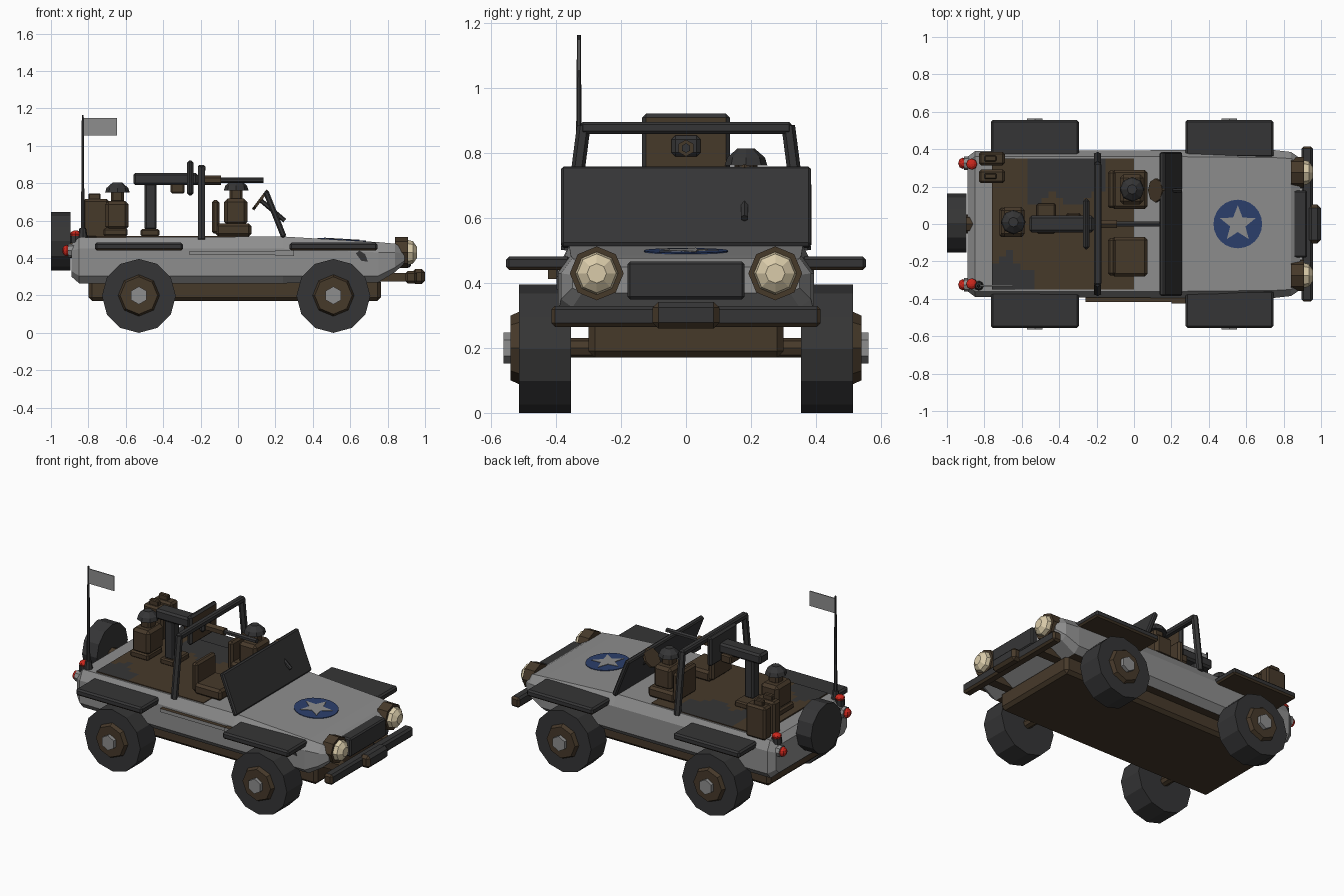
import bpy, bmesh, math
from mathutils import Matrix, Vector

if "Cube" in bpy.data.objects:
    bpy.data.objects.remove(bpy.data.objects["Cube"])


def mat(name, r, g, b):
    m = bpy.data.materials.new(name)
    m.diffuse_color = (r, g, b, 1)
    m.use_nodes = True
    m.node_tree.nodes["Principled BSDF"].inputs["Base Color"].default_value = m.diffuse_color
    return m


GREY = mat("body grey", 0.27, 0.27, 0.27)
DARK = mat("dark rubber grey", 0.036, 0.036, 0.037)
BROWN = mat("mud brown", 0.062, 0.041, 0.023)
CREAM = mat("lamp cream", 0.70, 0.60, 0.40)
RED = mat("tail red", 0.60, 0.02, 0.012)
BLUE = mat("badge blue", 0.025, 0.05, 0.15)


def finish(name, bm, mats, rule=None):
    bmesh.ops.recalc_face_normals(bm, faces=bm.faces)
    me = bpy.data.meshes.new(name)
    for m in mats:
        me.materials.append(m)
    if rule:
        bm.normal_update()
        for f in bm.faces:
            f.material_index = rule(f)
    bm.to_mesh(me)
    bm.free()
    ob = bpy.data.objects.new(name, me)
    bpy.context.collection.objects.link(ob)
    return ob


def box(name, m, x, y, z, bev=0.008, rule=None, m2=None, rot=None):
    """Box from (min, max) ranges, optional chamfer and rotation about its middle."""
    bm = bmesh.new()
    bmesh.ops.create_cube(bm, size=1)
    bmesh.ops.scale(bm, vec=(x[1] - x[0], y[1] - y[0], z[1] - z[0]), verts=bm.verts)
    if bev:
        bmesh.ops.bevel(bm, geom=bm.edges[:], offset=bev, segments=1, affect='EDGES')
    if rot:
        bmesh.ops.rotate(bm, cent=(0, 0, 0), matrix=Matrix.Rotation(rot, 3, 'Y'), verts=bm.verts)
    bmesh.ops.translate(bm, vec=((x[0] + x[1]) / 2, (y[0] + y[1]) / 2, (z[0] + z[1]) / 2), verts=bm.verts)
    return finish(name, bm, [m, m2] if m2 else [m], rule)


def cyl(name, m, a, b, r, n=8, r2=None):
    """Cylinder or cone from point a to point b."""
    a, b = Vector(a), Vector(b)
    d = b - a
    bm = bmesh.new()
    bmesh.ops.create_cone(bm, cap_ends=True, segments=n, radius1=r, radius2=r if r2 is None else r2, depth=d.length)
    bmesh.ops.transform(bm, matrix=Matrix.Translation((a + b) / 2) @ d.to_track_quat('Z', 'Y').to_matrix().to_4x4(), verts=bm.verts)
    return finish(name, bm, [m])


def ball(name, m, c, s, n=8, rings=6):
    bm = bmesh.new()
    bmesh.ops.create_uvsphere(bm, u_segments=n, v_segments=rings, radius=1)
    bmesh.ops.scale(bm, vec=s, verts=bm.verts)
    bmesh.ops.translate(bm, vec=c, verts=bm.verts)
    return finish(name, bm, [m])


def plate(name, m, pts, t):
    """Thin plate: polygon points extruded by vector t."""
    bm = bmesh.new()
    f = bm.faces.new([bm.verts.new(p) for p in pts])
    g = bmesh.ops.extrude_face_region(bm, geom=[f])
    bmesh.ops.translate(bm, vec=t, verts=[v for v in g["geom"] if isinstance(v, bmesh.types.BMVert)])
    return finish(name, bm, [m])


down = lambda f: int(f.normal.z < -0.5)

# body: loft of cross-sections (x, y top, z top, y side, z ridge, z low, y bottom, z bottom)
rings = [(-0.89, .33, .475, .36, .44, .33, .33, .30), (-0.85, .36, .51, .39, .45, .305, .355, .265),
         (0.24, .36, .515, .395, .45, .305, .355, .265), (0.75, .355, .485, .395, .43, .305, .355, .27),
         (0.84, .35, .477, .385, .43, .35, .35, .325), (0.89, .32, .45, .35, .425, .385, .32, .37)]
bm = bmesh.new()
loops = []
for x, yt, zt, ys, zr, zl, yb, zb in rings:
    half = [(yb, zb), (ys, zl), (ys, zr), (yt, zt)]
    pts = half + [(-y, z) for y, z in reversed(half)]
    loops.append([bm.verts.new((x, y, z)) for y, z in pts])
for a, b in zip(loops, loops[1:]):
    for i in range(8):
        j = (i + 1) % 8
        bm.faces.new((a[i], a[j], b[j], b[i]))
bm.faces.new(loops[0])
bm.faces.new(loops[-1])
finish("body", bm, [GREY, BROWN], lambda f: int(f.normal.z < -0.9))
box("chassis", BROWN, (-0.80, 0.765), (-0.30, 0.30), (0.17, 0.29), 0.02)

# load floor with muddy patches
bm = bmesh.new()
bmesh.ops.create_grid(bm, x_segments=20, y_segments=20, size=0.5)
bmesh.ops.scale(bm, vec=(0.76, 0.70, 1), verts=bm.verts)
bmesh.ops.translate(bm, vec=(-0.38, 0, 0.519), verts=bm.verts)


def mud(f):
    c = f.calc_center_median()
    edge = 0.13 + 0.04 * math.sin(c.x * 25)
    return int((c.y > edge and -0.56 < c.x < -0.15) or (c.x < -0.55 and c.y < -0.2 - 0.05 * math.sin(c.x * 30)))


finish("floor_top", bm, [BROWN, DARK], mud)
box("floor_base", BROWN, (-0.76, 0), (-0.35, 0.35), (0.50, 0.518), 0)

# wheels and fenders
for x in (-0.53, 0.51):
    cyl("axle", BROWN, (x, -0.37, 0.2), (x, 0.37, 0.2), 0.03)
    for s in (-1, 1):
        cyl("tyre", DARK, (x, s * 0.355, 0.1975), (x, s * 0.515, 0.1975), 0.1975, 12)
        cyl("hub", BROWN, (x, s * 0.50, 0.2), (x, s * 0.54, 0.2), 0.118, 8, 0.10)
        cyl("hub_cap", GREY, (x, s * 0.53, 0.2), (x, s * 0.563, 0.2), 0.048, 6)
        ys = sorted((s * 0.355, s * 0.555))
        box("fender", DARK, (x - 0.235, x + 0.235), ys, (0.44, 0.482), 0.01, down, BROWN)
cyl("spare_wheel", DARK, (-1.0, 0.005, 0.49), (-0.895, 0.005, 0.49), 0.157, 12)
cyl("spare_mount", BROWN, (-0.91, 0, 0.45), (-0.86, 0, 0.45), 0.05, 8)

# nose: grille, bumper, lamps
box("grille", DARK, (0.83, 0.925), (-0.18, 0.18), (0.35, 0.467), 0.008)
side = lambda f: int(f.normal.z < -0.5 or abs(f.normal.y) > 0.5)
box("bumper", DARK, (0.895, 0.957), (-0.415, 0.415), (0.265, 0.33), 0.012, side, BROWN)
box("bumper_block", DARK, (0.93, 1.0), (-0.103, 0.103), (0.26, 0.342), 0.018, side, BROWN)
for s in (-1, 1):
    box("bumper_bracket", BROWN, (0.72, 0.91), (s * 0.22 - 0.03, s * 0.22 + 0.03), (0.275, 0.32), 0)
    y = s * 0.275
    cyl("headlight_ring", BROWN, (0.84, y, 0.43), (0.91, y, 0.43), 0.083, 8)
    cyl("headlight", CREAM, (0.905, y, 0.43), (0.935, y, 0.43), 0.067, 8, 0.06)
    cyl("headlight_dome", CREAM, (0.935, y, 0.43), (0.957, y, 0.43), 0.06, 8, 0.03)
    # tail lamps
    cyl("tail_mount", GREY, (-0.87, s * 0.325, 0.44), (-0.91, s * 0.325, 0.44), 0.036, 8)
    ball("tail_light", RED, (-0.915, s * 0.325, 0.44), (0.025, 0.03, 0.03))
    cyl("signal_mount", DARK, (-0.868, s * 0.32, 0.48), (-0.868, s * 0.32, 0.518), 0.03, 8)
    ball("signal_light", RED, (-0.868, s * 0.32, 0.528), (0.03, 0.03, 0.02))

# hood badge: blue disc with a star, following the hood slope
hood = lambda x: 0.515 - (x - 0.24) * 0.0588
disc = [(0.555 + 0.13 * math.cos(i * math.pi / 12), 0.13 * math.sin(i * math.pi / 12)) for i in range(24)]
plate("badge_disc", BLUE, [(x, y, hood(x) - 0.001) for x, y in disc], (0, 0, 0.005))
star = []
for i in range(10):
    r, a = (0.10, 0.043)[i % 2], math.pi / 2 + i * math.pi / 5
    star.append((0.555 + r * math.cos(a), r * math.sin(a)))
plate("badge_star", GREY, [(x, y, hood(x) + 0.002) for x, y in star], (0, 0, 0.005))

# side tool and dark stain on the flank
box("tool_handle", GREY, (-0.26, 0.20), (-0.418, -0.385), (0.416, 0.438), 0, lambda f: int(abs(f.normal.z) > 0.5 or f.normal.x > 0.5), BROWN)
box("tool_blade", GREY, (0.20, 0.30), (-0.425, -0.385), (0.412, 0.442), 0, lambda f: int(abs(f.normal.z) > 0.5 or f.normal.x > 0.5), BROWN)
plate("side_stain", DARK, [(0.63, -0.394, 0.425), (0.65, -0.394, 0.44), (0.68, -0.394, 0.42),
                           (0.695, -0.394, 0.38), (0.66, -0.394, 0.385)], (0, -0.005, 0))

# windshield and steering wheel
box("windshield", DARK, (0.182, 0.212), (-0.385, 0.385), (0.502, 0.766), 0.008, rot=-0.38)
cyl("steering_wheel", BROWN, (0.113, 0.18, 0.715), (0.125, 0.18, 0.706), 0.064, 8)
cyl("steering_column", DARK, (0.12, 0.18, 0.71), (0.25, 0.18, 0.60), 0.012, 6)

# roll bar
for s in (-1, 1):
    cyl("roll_bar_post", DARK, (-0.195, s * 0.365, 0.50), (-0.195, s * 0.315, 0.885), 0.021, 6)
box("roll_bar_top", DARK, (-0.215, -0.175), (-0.325, 0.325), (0.86, 0.897), 0.008)

# seats and crew
for y in (-0.175, 0.185):
    box("seat", BROWN, (-0.12, 0.072), (y - 0.105, y + 0.105), (0.515, 0.585), 0.015)
    box("seat_back", BROWN, (-0.14, -0.10), (y - 0.10, y + 0.10), (0.53, 0.71), 0.012)


def crew(x, y, z, h):
    box("crew_torso", BROWN, (x - 0.065, x + 0.06), (y - 0.08, y + 0.08), (z, z + h), 0.018)
    box("crew_head", BROWN, (x - 0.035, x + 0.035), (y - 0.035, y + 0.035), (z + h - 0.01, z + h + 0.06), 0.012)
    cyl("helmet_rim", DARK, (x, y, z + h + 0.045), (x, y, z + h + 0.07), 0.066, 8, 0.058)
    cyl("helmet_crown", DARK, (x, y, z + h + 0.07), (x, y, z + h + 0.098), 0.058, 8, 0.026)


crew(-0.01, 0.185, 0.575, 0.142)
crew(-0.645, 0.01, 0.55, 0.155)
box("gunner_seat", BROWN, (-0.72, -0.59), (-0.07, 0.085), (0.515, 0.56), 0.01)

# gun on its post with shield
box("gun_post", DARK, (-0.50, -0.435), (-0.035, 0.035), (0.55, 0.80), 0.01)
box("gun_post_foot", BROWN, (-0.52, -0.42), (-0.05, 0.11), (0.515, 0.555), 0.008)
box("gun_body", DARK, (-0.56, -0.215), (-0.045, 0.045), (0.79, 0.855), 0.012)
box("ammo_box", BROWN, (-0.36, -0.285), (-0.04, 0.06), (0.745, 0.80), 0.008)
cyl("barrel_jacket", BROWN, (-0.24, 0, 0.816), (-0.09, 0, 0.816), 0.026, 6)
cyl("barrel", DARK, (-0.10, 0, 0.816), (0.135, 0, 0.816), 0.015, 6)
box("gun_shield", DARK, (-0.272, -0.238), (-0.135, 0.135), (0.735, 0.922), 0.012, lambda f: int(f.normal.x > 0.9), BROWN)

# fuel cans on the rear deck
for y in (0.255, 0.35):
    box("fuel_can", BROWN, (-0.83, -0.69), (y - 0.036, y + 0.036), (0.505, 0.715), 0.012)
    box("can_handle", BROWN, (-0.80, -0.735), (y - 0.015, y + 0.015), (0.71, 0.745), 0.005)

# antenna with flag
cyl("antenna_base", DARK, (-0.83, -0.33, 0.50), (-0.83, -0.33, 0.56), 0.028, 8, 0.018)
cyl("antenna", DARK, (-0.83, -0.33, 0.55), (-0.83, -0.33, 1.165), 0.011, 6, 0.006)
box("flag", GREY, (-0.825, -0.648), (-0.333, -0.327), (1.055, 1.15), 0)
